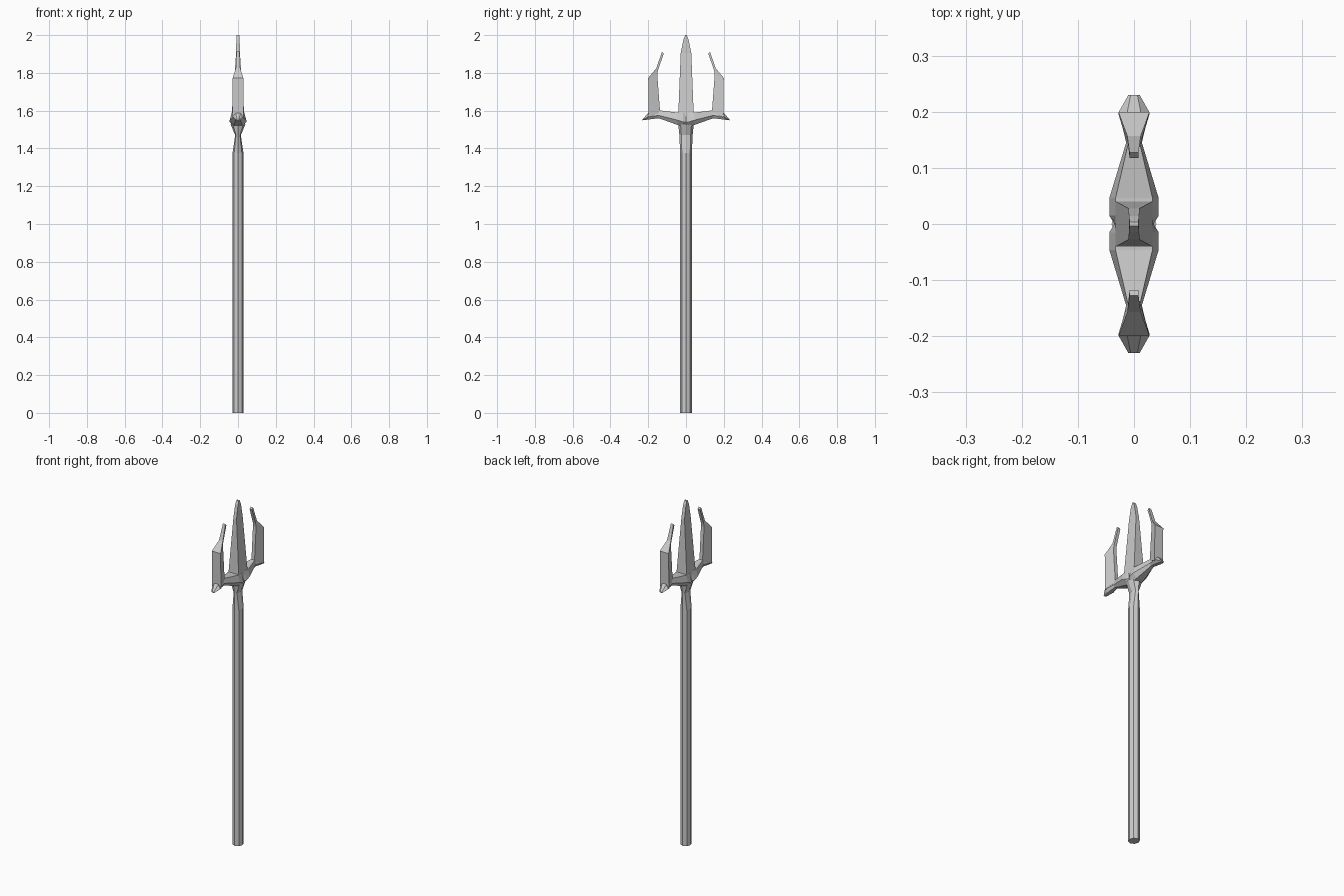
import bpy, bmesh, math

if "Cube" in bpy.data.objects:
    bpy.data.objects.remove(bpy.data.objects["Cube"])


def loft(name, rings):
    """Skin a list of equal-length point rings and cap both ends."""
    bm = bmesh.new()
    loops = [[bm.verts.new(p) for p in ring] for ring in rings]
    n = len(loops[0])
    for a, b in zip(loops, loops[1:]):
        for i in range(n):
            j = (i + 1) % n
            bm.faces.new((a[i], a[j], b[j], b[i]))
    bm.faces.new(loops[0])
    bm.faces.new(loops[-1])
    bmesh.ops.recalc_face_normals(bm, faces=bm.faces)
    mesh = bpy.data.meshes.new(name)
    bm.to_mesh(mesh)
    bm.free()
    obj = bpy.data.objects.new(name, mesh)
    bpy.context.collection.objects.link(obj)
    return obj


def octagon(z, rx, ry):
    return [(rx * math.cos(i * math.pi / 4), ry * math.sin(i * math.pi / 4), z)
            for i in range(8)]


def rect(z, x, y):
    return [(x, -y, z), (x, y, z), (-x, y, z), (-x, -y, z)]


# Shaft with a pinched neck that flares into the head
loft("shaft", [octagon(*r) for r in [
    (0, .029, .031), (1.375, .029, .031), (1.47, .015, .035), (1.53, .04, .041)]])

# Crossbar: hexagonal sections from the centre out to the barb tip
# y, bottom half-width, middle half-width, top half-width, z bottom, z middle, z top
half = [(.015, .022, .044, .033, 1.515, 1.54, 1.59),
        (.046, .022, .044, .033, 1.525, 1.55, 1.59),
        (.145, .008, .014, .010, 1.56, 1.575, 1.602),
        (.20, .011, .027, .012, 1.553, 1.568, 1.588),
        (.23, .006, .010, .006, 1.549, 1.552, 1.555)]
centre = (0, .02, .035, .03, 1.515, 1.54, 1.59)
sections = [(-s[0], *s[1:]) for s in reversed(half)] + [centre] + half
loft("crossbar", [[(b, y, zb), (m, y, zm), (t, y, zt),
                   (-t, y, zt), (-m, y, zm), (-b, y, zb)]
                  for y, b, m, t, zb, zm, zt in sections])

# Centre prong
loft("centre_prong", [rect(*r) for r in [
    (1.57, .034, .041), (1.60, .032, .040), (1.905, .010, .028),
    (1.975, .009, .014), (2.0, .008, .004)]])

# Side prongs: wide outer edge, narrow inner edge
# outer y, outer z, outer half-width, inner y, inner z, inner half-width
prong = [(.197, 1.565, .028, .137, 1.59, .010),
         (.20, 1.773, .028, .152, 1.79, .010),
         (.157, 1.825, .012, .149, 1.812, .009),
         (.127, 1.912, .008, .118, 1.902, .008)]
for side, label in ((-1, "front"), (1, "back")):
    loft(label + "_prong", [[(w, side * y, z), (-w, side * y, z),
                             (-v, side * q, k), (v, side * q, k)]
                            for y, z, w, q, k, v in prong])
